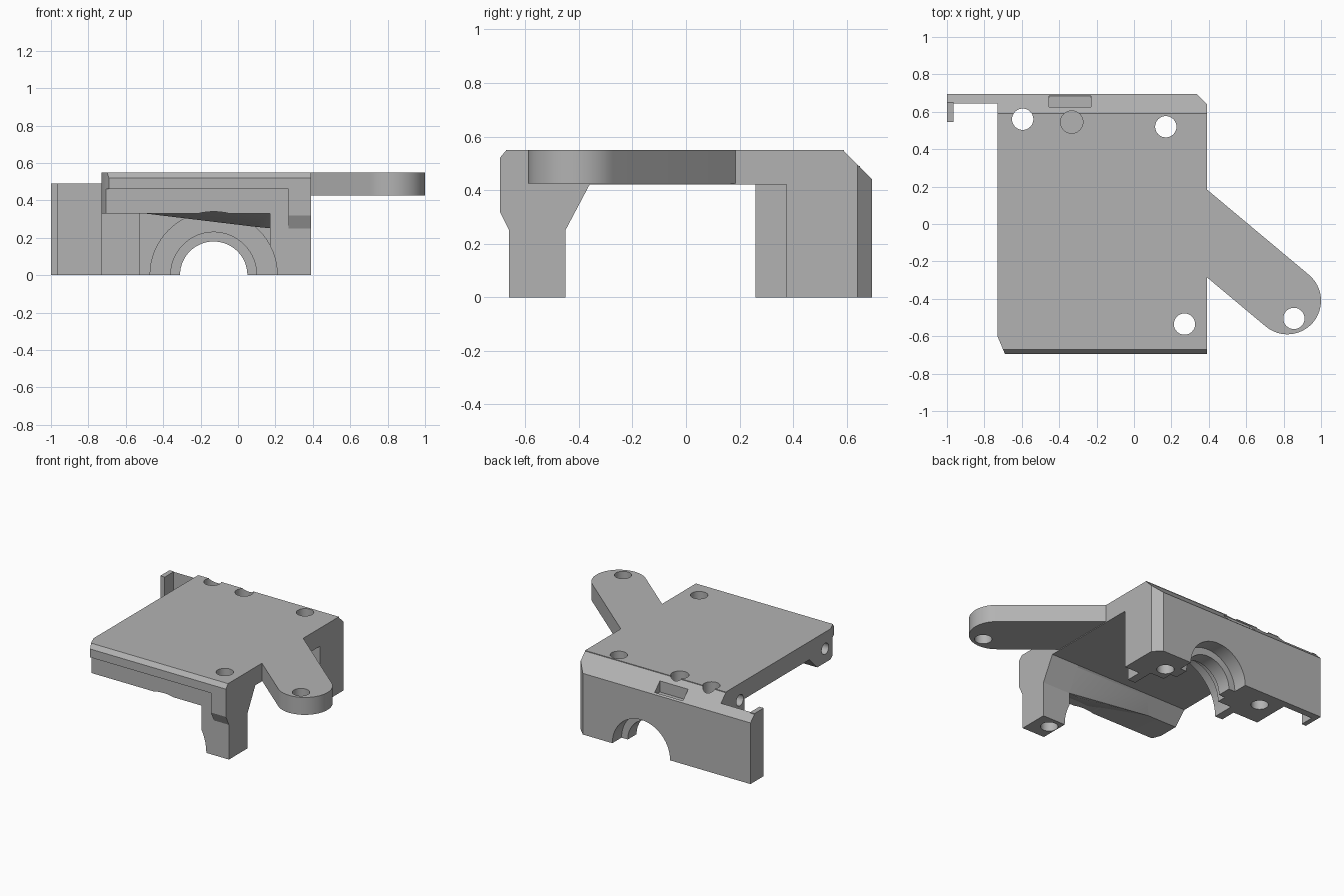
import bpy, bmesh, math
from mathutils import Vector

cube = bpy.data.objects.get("Cube")
if cube:
    bpy.data.objects.remove(cube)

grey = bpy.data.materials.new("plain grey")
grey.use_nodes = True
colour = (0.45, 0.45, 0.45, 1)
grey.diffuse_color = colour
grey.node_tree.nodes["Principled BSDF"].inputs["Base Color"].default_value = colour

PLACE = {"x": lambda p, q, h: (h, p, q),
         "y": lambda p, q, h: (p, h, q),
         "z": lambda p, q, h: (p, q, h)}


def finish(name, bm):
    bmesh.ops.recalc_face_normals(bm, faces=bm.faces)
    mesh = bpy.data.meshes.new(name)
    bm.to_mesh(mesh)
    bm.free()
    mesh.materials.append(grey)
    ob = bpy.data.objects.new(name, mesh)
    bpy.context.scene.collection.objects.link(ob)
    return ob


def prism(name, axis, outline, lo, hi):
    """Extrude a 2D outline along an axis from lo to hi."""
    bm = bmesh.new()
    rings = [[bm.verts.new(PLACE[axis](p, q, h)) for p, q in outline] for h in (lo, hi)]
    bm.faces.new(rings[0])
    bm.faces.new(rings[1])
    n = len(outline)
    for i in range(n):
        j = (i + 1) % n
        bm.faces.new((rings[0][i], rings[0][j], rings[1][j], rings[1][i]))
    return finish(name, bm)


def rect(a, b, c, d):
    return [(a, c), (b, c), (b, d), (a, d)]


def circle(cx, cy, r, n=48):
    return [(cx + r * math.cos(math.tau * i / n), cy + r * math.sin(math.tau * i / n))
            for i in range(n)]


def cutter(axis, outline, lo, hi):
    ob = prism("cutter", axis, outline, lo, hi)
    ob.hide_render = True
    return ob


# Top plate with front lip and underslung front beam
plate = prism("top_plate", "x", [
    (-.695, .46), (-.695, .52), (-.67, .55), (.59, .55), (.59, .42),
    (-.36, .42), (-.45, .33), (-.66, .33), (-.66, .46)], -.73, .39)

# Rear wall block with sloped top edge, and the bearing housing before it
rear = prism("rear_block", "x", [
    (.375, 0), (.695, 0), (.695, .44), (.585, .55), (.375, .55)], -.73, .39)
housing = prism("bearing_housing", "x", rect(.26, .40, 0, .45), -.53, .27)

# Thin rear wall extension ending in a hook
wing = prism("rear_wing", "x", [(.645, 0), (.695, 0), (.695, .44), (.645, .49)], -1, -.72)
hook = prism("wing_hook", "x", rect(.545, .65, 0, .49), -1, -.965)

# Front leg and its flush outer pad
leg = prism("front_leg", "x", [
    (-.66, 0), (-.45, 0), (-.45, .25), (-.36, .42), (-.36, .5), (-.66, .5)], .17, .39)
pad = prism("front_leg_pad", "x", [
    (-.66, .25), (-.695, .32), (-.695, .5), (-.66, .5)], .27, .39)

# Sloped web under the beam, behind the arch
bm = bmesh.new()
for co in [(-.33, -.47, .32), (.08, -.47, .26), (.18, -.45, .25), (.18, -.36, .43),
           (-.5, -.36, .43), (-.5, -.45, .33), (-.13, -.62, .34), (.18, -.62, .34)]:
    bm.verts.new(co)
bmesh.ops.convex_hull(bm, input=bm.verts)
web = finish("beam_web", bm)

# Slanted arm with a rounded end
tip, radius = Vector((.82, -.41)), .18
slant = math.atan2(-.46, .55)
along = Vector((math.cos(slant), math.sin(slant)))
side = Vector((-along.y, along.x)) * radius
edge = []
for s in (1, -1):
    start = tip + side * s
    edge.append(start + along * ((.39 - start.x) / along.x))
arc = [tip + radius * Vector((math.cos(slant + a), math.sin(slant + a)))
       for a in (math.pi / 2 - math.pi * i / 24 for i in range(25))]
arm = prism("side_arm", "z", [edge[0], *arc, edge[1]], .425, .55)

# Cutters: stepped shaft bore
bore = [cutter("y", circle(-.13, 0, r, 64), lo, hi)
        for r, lo, hi in ((.34, -.8, .42), (.23, .3, .49), (.18, .3, .8), (.23, .59, .8))]
# Cutters: vertical screw holes
holes = {k: cutter("z", circle(x, y, .057, 32), -.1, .7) for k, (x, y) in {
    "rear_left": (-.595, .56), "rear_right": (.17, .52),
    "front": (.27, -.535), "arm": (.855, -.505)}.items()}
# Cutters: blind pocket, slot and side screw holes
pocket = cutter("z", circle(-.333, .545, .06, 32), .44, .7)
slot = cutter("z", rect(-.455, -.23, .625, .685), .43, .7)
side_holes = [cutter("x", circle(y, .43, .04, 24), -.9, -.45) for y in (-.54, .43)]
# Cutters: bevelled corners
rear_corner = cutter("z", [(.33, .7), (.40, .7), (.40, .63)], -.1, .7)
front_corner = cutter("z", [(-.74, -.576), (-.74, -.7), (-.688, -.7)], .2, .7)

cuts = {
    plate: [bore[0], holes["front"], holes["rear_left"], holes["rear_right"],
            pocket, *side_holes, front_corner],
    rear: [*bore, holes["rear_left"], holes["rear_right"], pocket, slot,
           side_holes[1], rear_corner],
    housing: [bore[0], side_holes[1]],
    leg: [bore[0], holes["front"]],
    web: [holes["front"]],
    arm: [holes["arm"]],
}
for ob, tools in cuts.items():
    for tool in tools:
        mod = ob.modifiers.new("cut", "BOOLEAN")
        mod.operation = "DIFFERENCE"
        mod.solver = "EXACT"
        mod.object = tool
    bpy.context.view_layer.update()
    shape = ob.evaluated_get(bpy.context.evaluated_depsgraph_get())
    mesh = bpy.data.meshes.new_from_object(shape)
    ob.modifiers.clear()
    ob.data = mesh

for tool in [*bore, *holes.values(), pocket, slot, *side_holes, rear_corner, front_corner]:
    bpy.data.objects.remove(tool)

# Smooth the round walls, keep edges sharp
bpy.ops.object.select_all(action="DESELECT")
for ob in (plate, rear, housing, wing, hook, leg, pad, web, arm):
    ob.select_set(True)
bpy.context.view_layer.objects.active = plate
bpy.ops.object.shade_smooth_by_angle(angle=math.radians(25))
